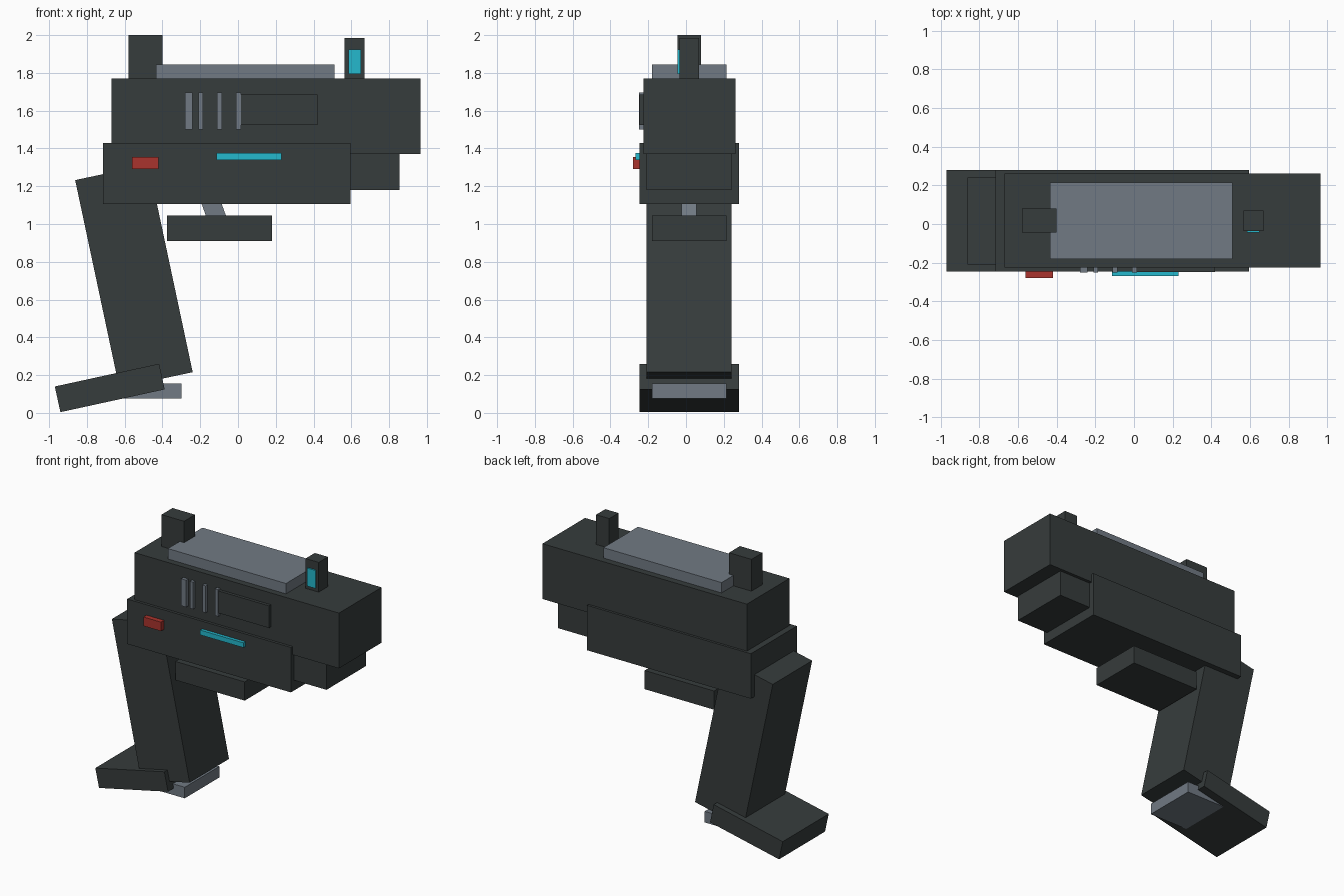
import bpy
from math import radians

cube = bpy.data.objects.get("Cube")
if cube:
    bpy.data.objects.remove(cube, do_unlink=True)


def material(name, rgb):
    mat = bpy.data.materials.new(name)
    mat.use_nodes = True
    mat.diffuse_color = (*rgb, 1)
    mat.node_tree.nodes["Principled BSDF"].inputs["Base Color"].default_value = (*rgb, 1)
    return mat


dark = material("charcoal", (0.037, 0.045, 0.045))
grey = material("steel grey", (0.165, 0.195, 0.23))
cyan = material("cyan glow", (0.018, 0.48, 0.61))
red = material("red", (0.4, 0.034, 0.026))


def box(name, mat, x, y, z, tilt=0):
    """Box from its x, y and z ranges, then tilted about its own centre."""
    ranges = (x, y, z)
    bpy.ops.mesh.primitive_cube_add(size=1, location=[(a + b) / 2 for a, b in ranges])
    obj = bpy.context.object
    obj.name = name
    obj.scale = [b - a for a, b in ranges]
    bpy.ops.object.transform_apply(location=False, rotation=False, scale=True)
    obj.rotation_euler.y = radians(tilt)
    obj.data.materials.append(mat)
    return obj


def tilted(name, mat, centre, size, y, tilt):
    """Box given by its centre and size in the side plane."""
    (cx, cz), (w, h) = centre, size
    return box(name, mat, (cx - w / 2, cx + w / 2), y, (cz - h / 2, cz + h / 2), tilt)


# Body
wide, mid, narrow = (-0.245, 0.28), (-0.21, 0.24), (-0.18, 0.215)
box("upper_body", dark, (-0.67, 0.965), (-0.225, 0.262), (1.37, 1.77))
box("lower_body", dark, (-0.715, 0.595), wide, (1.105, 1.43))
box("under_barrel", dark, (0.3, 0.855), mid, (1.18, 1.4))

# Top rail and sights
box("top_rail", grey, (-0.435, 0.51), narrow, (1.75, 1.845))
box("rear_sight", dark, (-0.58, -0.4), (-0.045, 0.08), (1.75, 2.0))
box("front_sight", dark, (0.565, 0.67), (-0.035, 0.07), (1.75, 1.985))
box("sight_light", cyan, (0.585, 0.65), (-0.045, -0.03), (1.795, 1.925))

# Grip and its foot
tilted("grip", dark, (-0.551, 0.724), (0.397, 1.124), mid, -12)
tilted("grip_base", dark, (-0.679, 0.132), (0.565, 0.139), wide, -12.3)
box("magazine_plate", grey, (-0.65, -0.3), narrow, (0.075, 0.155))

# Trigger and guard
tilted("trigger", grey, (-0.13, 1.08), (0.1, 0.26), (-0.025, 0.055), -20)
box("trigger_guard", dark, (-0.375, 0.18), narrow, (0.91, 1.045))

# Details on the front side
box("side_panel", dark, (0.015, 0.42), (-0.247, -0.22), (1.525, 1.685))
for left, right in ((-0.28, -0.24), (-0.21, -0.185), (-0.11, -0.085), (-0.01, 0.015)):
    box("side_rib", grey, (left, right), (-0.25, -0.22), (1.5, 1.695))
box("red_button", red, (-0.56, -0.42), (-0.28, -0.24), (1.29, 1.355))
box("side_light", cyan, (-0.115, 0.23), (-0.268, -0.24), (1.34, 1.375))
